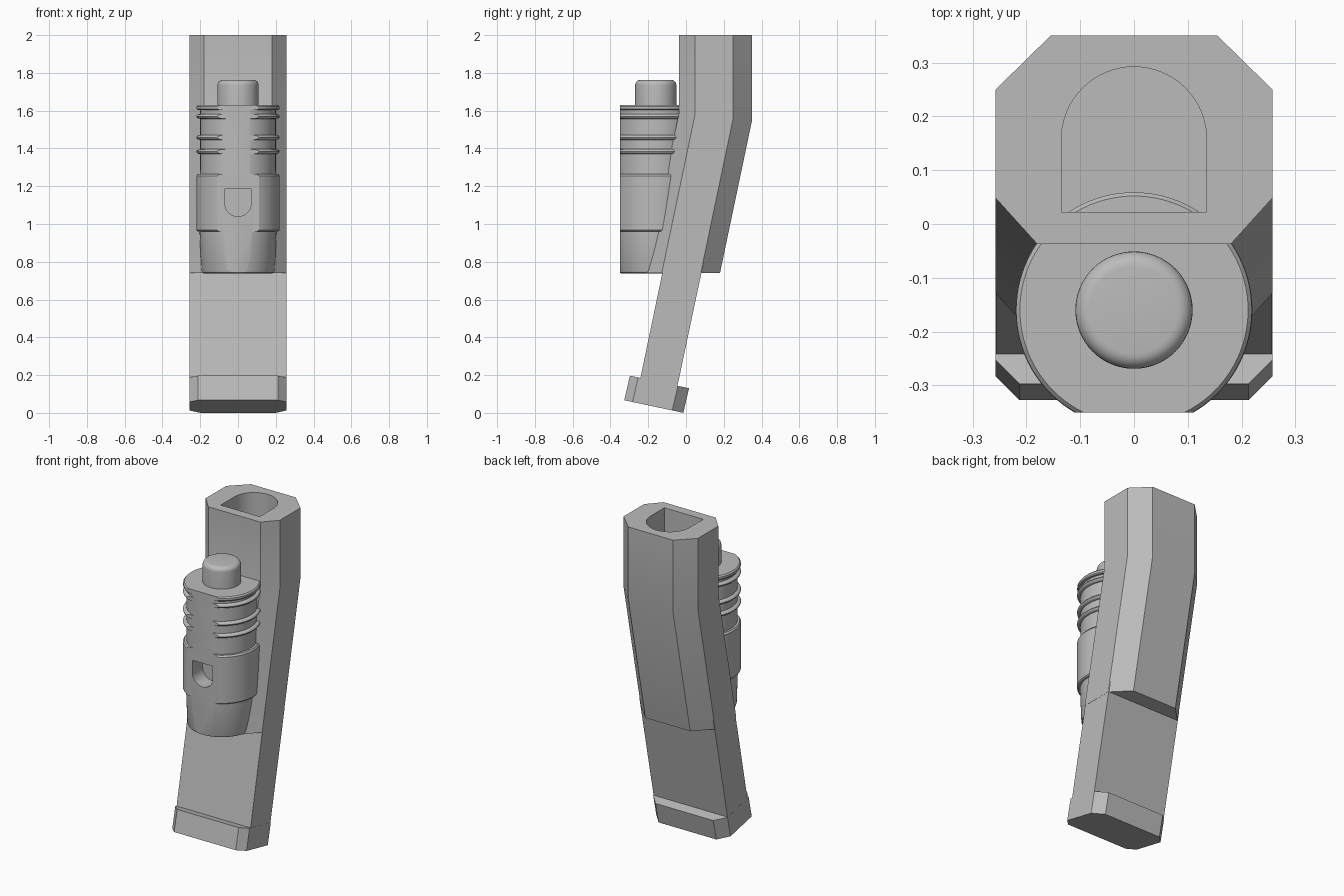
import bpy, bmesh, math
from mathutils import Vector

if "Cube" in bpy.data.objects:
    bpy.data.objects.remove(bpy.data.objects["Cube"], do_unlink=True)

grey = bpy.data.materials.new("plain grey")
grey.use_nodes = True
grey.diffuse_color = (0.5, 0.5, 0.5, 1)
grey.node_tree.nodes["Principled BSDF"].inputs["Base Color"].default_value = (0.5, 0.5, 0.5, 1)


def finish(name, bm):
    bmesh.ops.recalc_face_normals(bm, faces=bm.faces)
    mesh = bpy.data.meshes.new(name)
    bm.to_mesh(mesh)
    bm.free()
    mesh.materials.append(grey)
    obj = bpy.data.objects.new(name, mesh)
    bpy.context.collection.objects.link(obj)
    return obj


def activate(obj):
    bpy.ops.object.select_all(action='DESELECT')
    obj.select_set(True)
    bpy.context.view_layer.objects.active = obj


def smooth(obj):
    activate(obj)
    bpy.ops.object.shade_smooth_by_angle(angle=math.radians(30))


def loft(name, sections):
    """Skin a stack of matching closed sections and cap both ends."""
    bm = bmesh.new()
    rows = [[bm.verts.new(p) for p in s] for s in sections]
    n = len(rows[0])
    for a, b in zip(rows, rows[1:]):
        for i in range(n):
            j = (i + 1) % n
            bm.faces.new((a[i], a[j], b[j], b[i]))
    bm.faces.new(rows[0])
    bm.faces.new(rows[-1])
    return finish(name, bm)


def lathe(name, profile, y, front=None, steps=96):
    """Spin (radius, z) points about a vertical axis, optionally cut flat in front."""
    bm = bmesh.new()
    verts = [bm.verts.new((r, y, z)) for r, z in profile]
    edges = [bm.edges.new(p) for p in zip(verts, verts[1:])]
    bmesh.ops.spin(bm, geom=verts + edges, cent=(0, y, 0), axis=(0, 0, 1),
                   angle=math.tau, steps=steps)
    bmesh.ops.remove_doubles(bm, verts=bm.verts, dist=0.0001)
    if front is not None:
        cut = bmesh.ops.bisect_plane(bm, geom=bm.verts[:] + bm.edges[:] + bm.faces[:],
                                     plane_co=(0, front, 0), plane_no=(0, -1, 0),
                                     clear_outer=True)
        rim = [e for e in cut["geom_cut"] if isinstance(e, bmesh.types.BMEdge)]
        bmesh.ops.holes_fill(bm, edges=rim, sides=0)
    return finish(name, bm)


def arch(radius, height, steps=32):
    """D outline: flat base at 0, straight sides, round end."""
    arc = [(radius * math.cos(math.pi * i / steps),
            height + radius * math.sin(math.pi * i / steps)) for i in range(steps + 1)]
    return [(-radius, 0), (radius, 0)] + arc


def carve(obj, cutter):
    cutter.hide_render = True
    mod = obj.modifiers.new("pocket", 'BOOLEAN')
    mod.object = cutter
    mod.operation = 'DIFFERENCE'
    mod.solver = 'EXACT'
    activate(obj)
    bpy.ops.object.modifier_apply(modifier=mod.name)
    bpy.data.objects.remove(cutter, do_unlink=True)


# Bent column with chamfered corners
LEAN, BASE = 0.21, 0.74
half = [(0.18, -0.037), (0.257, 0.048), (0.257, 0.25), (0.155, 0.35)]
outline = half + [(-x, y) for x, y in reversed(half)]
top, bend, low = [], [], []
for x, y in outline:
    zb = 1.585 - 0.1 * y
    top.append((x, y, 2))
    bend.append((x, y, zb))
    low.append((x, y - LEAN * (zb - BASE), BASE))
column = loft("bent_column", [low, bend, top])
d = arch(0.135, 0.135)
carve(column, loft("socket_cutter", [[(x, y + 0.022, z) for x, y in d] for z in (1.6, 2.1)]))
smooth(column)

# Leaning lower block
side = [(-0.255, 0.12), (-0.05, 0.12), (0.094, 0.8), (-0.113, 0.8)]
loft("lower_block", [[(x, y, z) for y, z in side] for x in (-0.256, 0.256)])

# Tilted foot plate with chamfered corners
back = Vector((0, 0.978, -0.208))
up = Vector((0, 0.03, 0.13))
half = [(0.213, 0), (0.257, 0.045), (0.257, 0.26), (0.2, 0.32)]
outline = half + [(-x, t) for x, t in reversed(half)]
foot = [Vector((x, -0.327, 0.067)) + back * t for x, t in outline]
loft("foot_plate", [foot, [p + up for p in foot]])

# Ribbed barrel with a flat front
AXIS = -0.16


def rib(z, r=0.2, size=0.013):
    return [(r + 0.02 * math.sin(math.pi * i / 8), z - size * math.cos(math.pi * i / 8))
            for i in range(9)]


profile = [(0, 0.738), (0.18, 0.738), (0.192, 0.743), (0.196, 0.753), (0.203, 0.96),
           (0.213, 0.96), (0.22, 0.967), (0.22, 1.255), (0.213, 1.265), (0.2, 1.265)]
for z in (1.383, 1.458, 1.57):
    profile += rib(z)
profile += [(0.2, 1.603), (0.214, 1.603), (0.219, 1.609), (0.219, 1.622),
            (0.212, 1.63), (0, 1.63)]
barrel = lathe("ribbed_barrel", profile, AXIS, front=-0.35)
d = arch(0.07, 0.078)
carve(barrel, loft("window_cutter", [[(x, y, 1.188 - h) for x, h in d] for y in (-0.45, -0.25)]))
smooth(barrel)

# Rounded knob
R, TOP, ROUND = 0.109, 1.763, 0.028
curve = [(R - ROUND + ROUND * math.cos(a), TOP - ROUND + ROUND * math.sin(a))
         for a in (math.pi / 2 * i / 6 for i in range(7))]
smooth(lathe("knob", [(0, 1.6), (R, 1.6)] + curve + [(0, TOP)], AXIS, steps=64))
